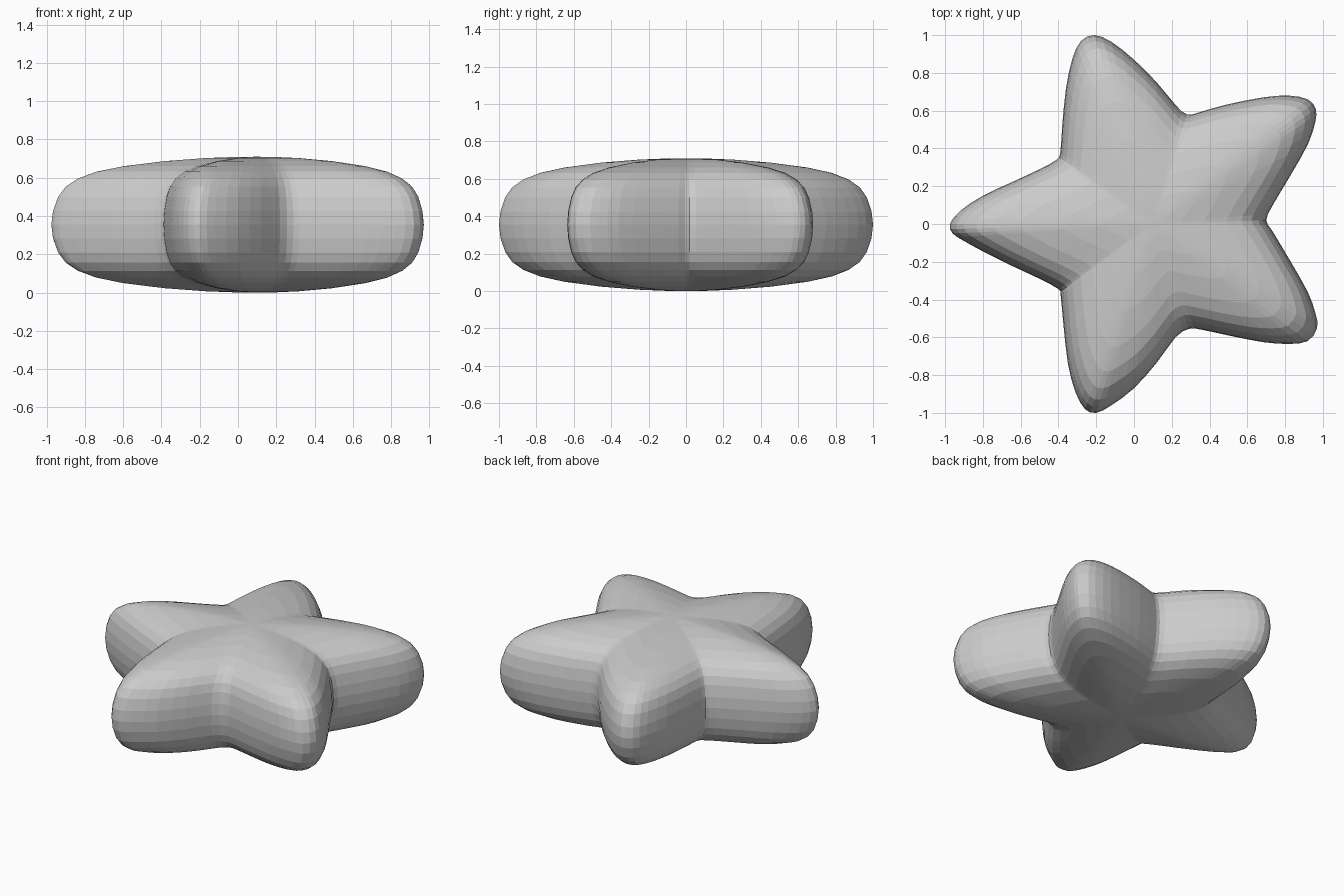
import bpy, bmesh
from mathutils import Vector

if "Cube" in bpy.data.objects:
    bpy.data.objects.remove(bpy.data.objects["Cube"])

# Star outline seen from above, counter-clockwise
OUTLINE = [
    (.70, .02), (.735, .10), (.83, .26), (.92, .42), (.96, .54), (.962, .61), (.92, .66),
    (.82, .68), (.68, .67), (.48, .63), (.34, .59), (.28, .58), (.22, .63), (.12, .75),
    (0, .87), (-.12, .965), (-.21, 1.0), (-.28, .97), (-.325, .88), (-.36, .72),
    (-.38, .52), (-.39, .38), (-.41, .34), (-.50, .29), (-.65, .22), (-.80, .15),
    (-.92, .07), (-.975, 0), (-.96, -.05), (-.90, -.09), (-.80, -.145), (-.65, -.22),
    (-.50, -.29), (-.40, -.345), (-.388, -.38), (-.375, -.52), (-.35, -.74),
    (-.31, -.89), (-.26, -.98), (-.20, -1.0), (-.12, -.96), (0, -.87), (.12, -.735),
    (.22, -.60), (.29, -.555), (.36, -.56), (.50, -.59), (.68, -.625), (.82, -.635),
    (.92, -.62), (.97, -.55), (.96, -.47), (.92, -.36), (.83, -.20), (.735, -.04)]
# Pillow profile: radial fraction, fraction of half height
PROFILE = [(1, 0), (.992, .2), (.967, .41), (.93, .56), (.87, .68), (.78, .78),
           (.65, .86), (.45, .935), (.25, .98), (.1, .997)]
CENTRE = Vector((.1, 0))
HALF = .355


def smooth_loop(pts, steps):
    """Closed Catmull-Rom curve through the points."""
    p = [Vector(q) for q in pts]
    n, out = len(p), []
    for i in range(n):
        a, b, c, d = (p[(i + k) % n] for k in (-1, 0, 1, 2))
        for s in range(steps):
            t = s / steps
            out.append(.5 * (2 * b + (c - a) * t + (2 * a - 5 * b + 4 * c - d) * t * t
                             + (3 * b - a - 3 * c + d) * t ** 3))
    return out


loop = smooth_loop(OUTLINE, 2)
bm = bmesh.new()

# Rings from the bottom centre, out over the rim, to the top centre
levels = [(t, -h) for t, h in reversed(PROFILE)] + PROFILE[1:]
rings = []
for t, h in levels:
    ring = []
    for q in loop:
        xy = CENTRE + (q - CENTRE) * t
        ring.append(bm.verts.new((xy.x, xy.y, HALF * (1 + h))))
    rings.append(ring)

n = len(loop)
bottom = bm.verts.new((CENTRE.x, CENTRE.y, 0))
top = bm.verts.new((CENTRE.x, CENTRE.y, 2 * HALF))
for i in range(n):
    j = (i + 1) % n
    for lo, hi in zip(rings, rings[1:]):
        bm.faces.new((lo[i], lo[j], hi[j], hi[i]))
    bm.faces.new((bottom, rings[0][j], rings[0][i]))
    bm.faces.new((top, rings[-1][i], rings[-1][j]))
bmesh.ops.recalc_face_normals(bm, faces=bm.faces)

# Puffy star
mesh = bpy.data.meshes.new("puffy_star")
bm.to_mesh(mesh)
bm.free()
star = bpy.data.objects.new("puffy_star", mesh)
bpy.context.collection.objects.link(star)
